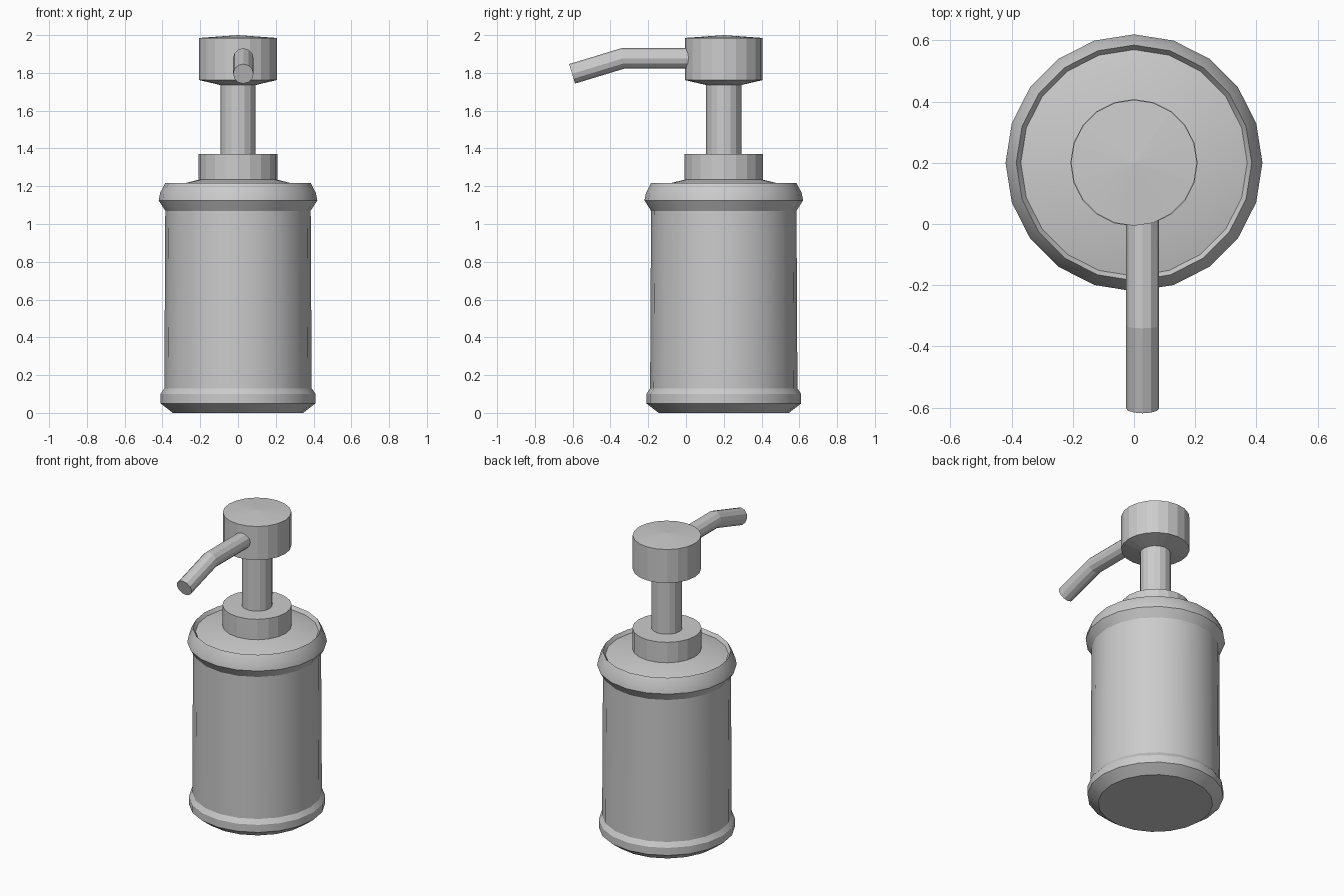
import bpy, bmesh, math
from mathutils import Vector

if "Cube" in bpy.data.objects:
    bpy.data.objects.remove(bpy.data.objects["Cube"])

AXIS_Y = 0.2


def finish(name, bm, smooth=None):
    bmesh.ops.recalc_face_normals(bm, faces=bm.faces)
    me = bpy.data.meshes.new(name)
    bm.to_mesh(me)
    bm.free()
    ob = bpy.data.objects.new(name, me)
    bpy.context.collection.objects.link(ob)
    if smooth:
        bpy.ops.object.select_all(action='DESELECT')
        ob.select_set(True)
        bpy.context.view_layer.objects.active = ob
        bpy.ops.object.shade_smooth_by_angle(angle=math.radians(smooth))
    return ob


def bridge(bm, rings):
    for a, b in zip(rings, rings[1:]):
        n = max(len(a), len(b))
        for i in range(n):
            quad = [a[i % len(a)], a[(i + 1) % len(a)], b[(i + 1) % len(b)], b[i % len(b)]]
            bm.faces.new(list(dict.fromkeys(quad)))


def lathe(name, profile, sides=20, smooth=None):
    """Revolve (radius, z) points about the bottle axis; radius 0 makes a pole."""
    bm = bmesh.new()
    rings = []
    for r, z in profile:
        count = sides if r > 0 else 1
        rings.append([bm.verts.new((r * math.cos(math.tau * i / sides),
                                    AXIS_Y + r * math.sin(math.tau * i / sides), z))
                      for i in range(count)])
    bridge(bm, rings)
    return finish(name, bm, smooth)


# Bottle: bevelled foot, straight wall, flared rim and recessed sloping shoulder
lathe("bottle", [(0, 0), (0.345, 0), (0.41, 0.05), (0.41, 0.10), (0.39, 0.13),
                 (0.385, 1.07), (0.42, 1.125), (0.412, 1.165), (0.385, 1.217),
                 (0.37, 1.195), (0.205, 1.235), (0, 1.235)], smooth=20)

# Pump: collar, stem and slightly domed head
lathe("collar", [(0, 1.22), (0.208, 1.22), (0.208, 1.37), (0, 1.37)])
lathe("stem", [(0, 1.36), (0.093, 1.36), (0.093, 1.76), (0, 1.76)], sides=16)
lathe("pump_head", [(0, 1.735), (0.09, 1.735), (0.206, 1.762), (0.206, 1.985), (0, 2.0)])

# Spout: bent tube, slightly off-centre, with a mitred joint
bm = bmesh.new()
rings = []
for y, z, tilt, stretch in [(0.06, 1.877, 0, 1), (-0.333, 1.877, 8.5, 1.01), (-0.603, 1.795, 17, 1)]:
    t = math.radians(tilt)
    up = Vector((0, -math.sin(t), math.cos(t))) * stretch
    rings.append([bm.verts.new(Vector((0.028, y, z))
                  + 0.054 * (Vector((math.cos(a), 0, 0)) + up * math.sin(a)))
                  for a in [math.tau * i / 12 for i in range(12)]])
bridge(bm, rings)
bm.faces.new(rings[0])
bm.faces.new(rings[-1])
finish("spout", bm)
